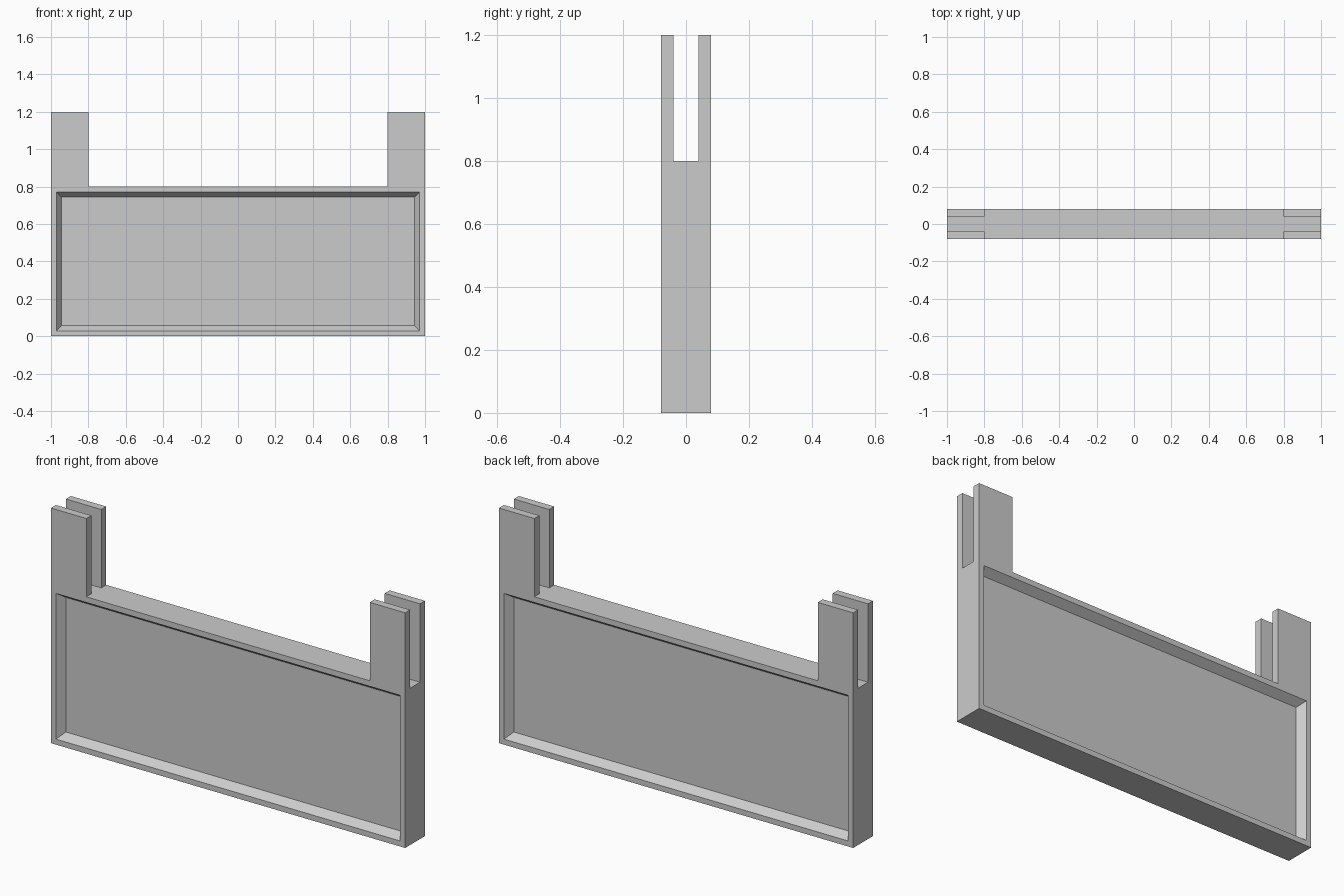
import bpy
import bmesh

if "Cube" in bpy.data.objects:
    bpy.data.objects.remove(bpy.data.objects["Cube"])

LENGTH, DEPTH, HEIGHT = 2.0, 0.16, 0.8   # main panel
RIM, BEVEL = 0.04, 0.04                  # frame width, recess slope
PRONG_W, PRONG_H, SLOT = 0.2, 0.4, 0.08  # upright prongs and the slot between them

grey = bpy.data.materials.new("grey")
grey.diffuse_color = (0.6, 0.6, 0.6, 1)
grey.use_nodes = True
grey.node_tree.nodes["Principled BSDF"].inputs["Base Color"].default_value = grey.diffuse_color

# Panel block
bm = bmesh.new()
bmesh.ops.create_cube(bm, size=1)
for v in bm.verts:
    v.co.x *= LENGTH
    v.co.y *= DEPTH
    v.co.z = (v.co.z + 0.5) * HEIGHT
bm.normal_update()

# Framed, sloped recess on the front and back
for side in (-1, 1):
    face = next(f for f in bm.faces if f.normal.y * side > 0.9)
    bmesh.ops.inset_region(bm, faces=[face], thickness=RIM)
    bmesh.ops.inset_region(bm, faces=[face], thickness=BEVEL)
    for v in face.verts:
        v.co.y = side * (DEPTH / 2 - BEVEL)
    bm.normal_update()

# Divide the top so its corners can be raised
cuts = [((s * (LENGTH / 2 - PRONG_W), 0, 0), (1, 0, 0)) for s in (-1, 1)]
cuts += [((0, s * SLOT / 2, 0), (0, 1, 0)) for s in (-1, 1)]
for point, normal in cuts:
    top = [f for f in bm.faces if f.normal.z > 0.9]
    geom = set(top)
    for f in top:
        geom.update(f.edges, f.verts)
    bmesh.ops.bisect_plane(bm, geom=list(geom), plane_co=point, plane_no=normal)
    bm.normal_update()

# Four upright prongs
corners = [f for f in bm.faces if f.normal.z > 0.9
           and abs(f.calc_center_median().x) > LENGTH / 2 - PRONG_W
           and abs(f.calc_center_median().y) > SLOT / 2]
for face in corners:
    new = bmesh.ops.extrude_face_region(bm, geom=[face])["geom"]
    verts = [g for g in new if isinstance(g, bmesh.types.BMVert)]
    bmesh.ops.translate(bm, verts=verts, vec=(0, 0, PRONG_H))
    if face.is_valid:
        bmesh.ops.delete(bm, geom=[face], context='FACES_ONLY')
bmesh.ops.recalc_face_normals(bm, faces=bm.faces[:])

mesh = bpy.data.meshes.new("pronged_panel")
bm.to_mesh(mesh)
bm.free()
mesh.materials.append(grey)
panel = bpy.data.objects.new("pronged_panel", mesh)
bpy.context.collection.objects.link(panel)
